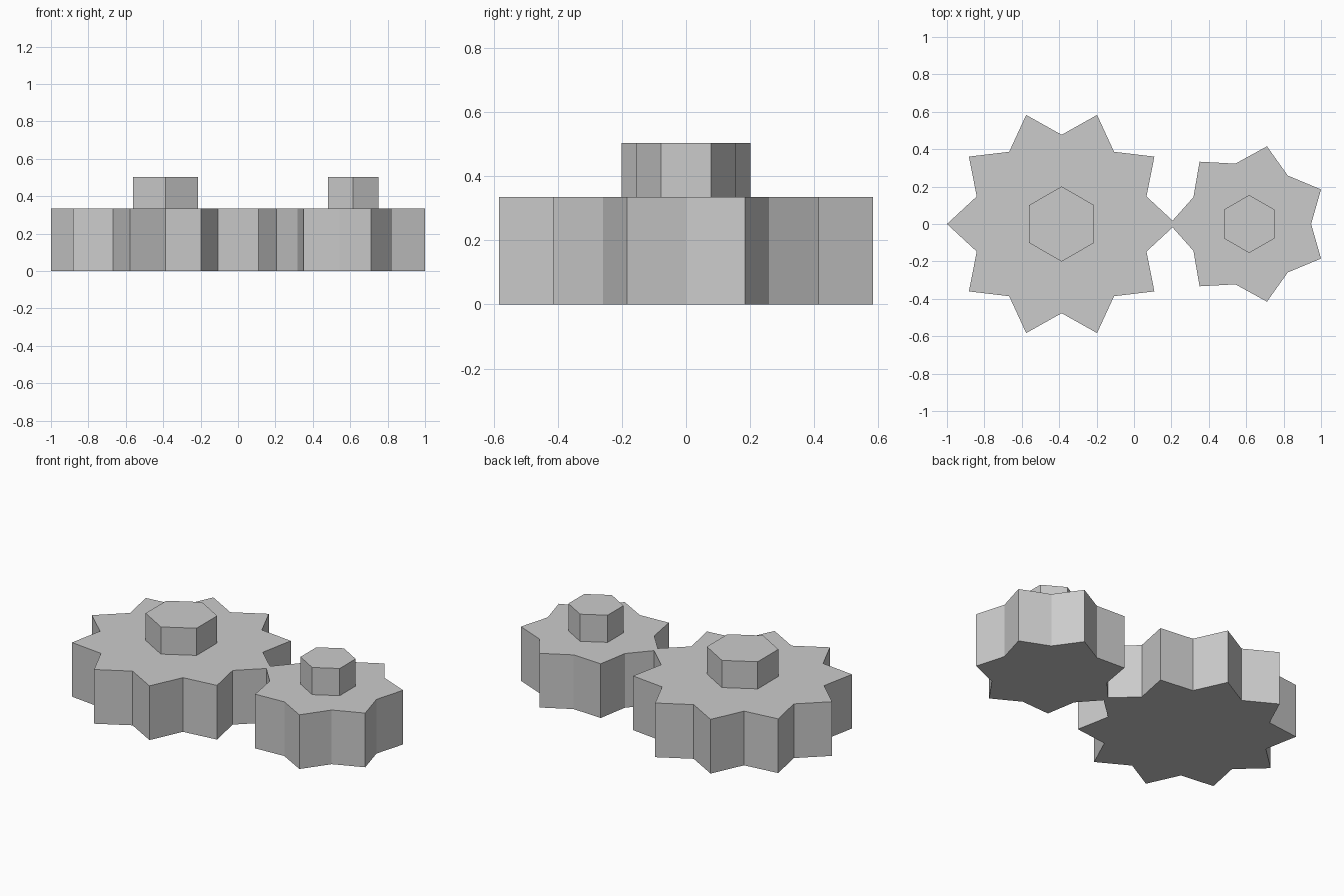
import bpy
import bmesh
from math import cos, sin, pi

cube = bpy.data.objects.get("Cube")
if cube:
    bpy.data.objects.remove(cube, do_unlink=True)

# One plain grey for everything
GREY = (0.6, 0.6, 0.6, 1.0)
grey = bpy.data.materials.new("grey")
grey.use_nodes = True
grey.diffuse_color = GREY
grey.node_tree.nodes["Principled BSDF"].inputs["Base Color"].default_value = GREY

GEAR_TOP = 0.335
HUB_TOP = 0.503


def prism(name, x, radii, sides, start, z0, z1):
    """Extrude a closed outline whose corners cycle through the given radii."""
    bm = bmesh.new()
    ring = []
    for i in range(sides):
        a = start + 2 * pi * i / sides
        r = radii[i % len(radii)]
        ring.append(bm.verts.new((r * cos(a), r * sin(a), z0)))
    base = bm.faces.new(ring)
    top = bmesh.ops.extrude_face_region(bm, geom=[base], use_keep_orig=True)
    verts = [v for v in top["geom"] if isinstance(v, bmesh.types.BMVert)]
    bmesh.ops.translate(bm, verts=verts, vec=(0, 0, z1 - z0))
    bmesh.ops.recalc_face_normals(bm, faces=bm.faces)
    mesh = bpy.data.meshes.new(name)
    bm.to_mesh(mesh)
    bm.free()
    mesh.materials.append(grey)
    obj = bpy.data.objects.new(name, mesh)
    obj.location.x = x
    bpy.context.collection.objects.link(obj)
    return obj


def gear(name, x, teeth, tip, valley, hub):
    # Star-shaped wheel with a tooth pointing to -x, and a hexagonal hub on top
    prism(name + "_gear", x, (tip, valley), 2 * teeth, pi, 0, GEAR_TOP)
    prism(name + "_hub", x, (hub,), 6, pi / 2, GEAR_TOP, HUB_TOP)


gear("large", -0.387, 10, 0.613, 0.477, 0.201)
gear("small", 0.616, 7, 0.426, 0.331, 0.155)
